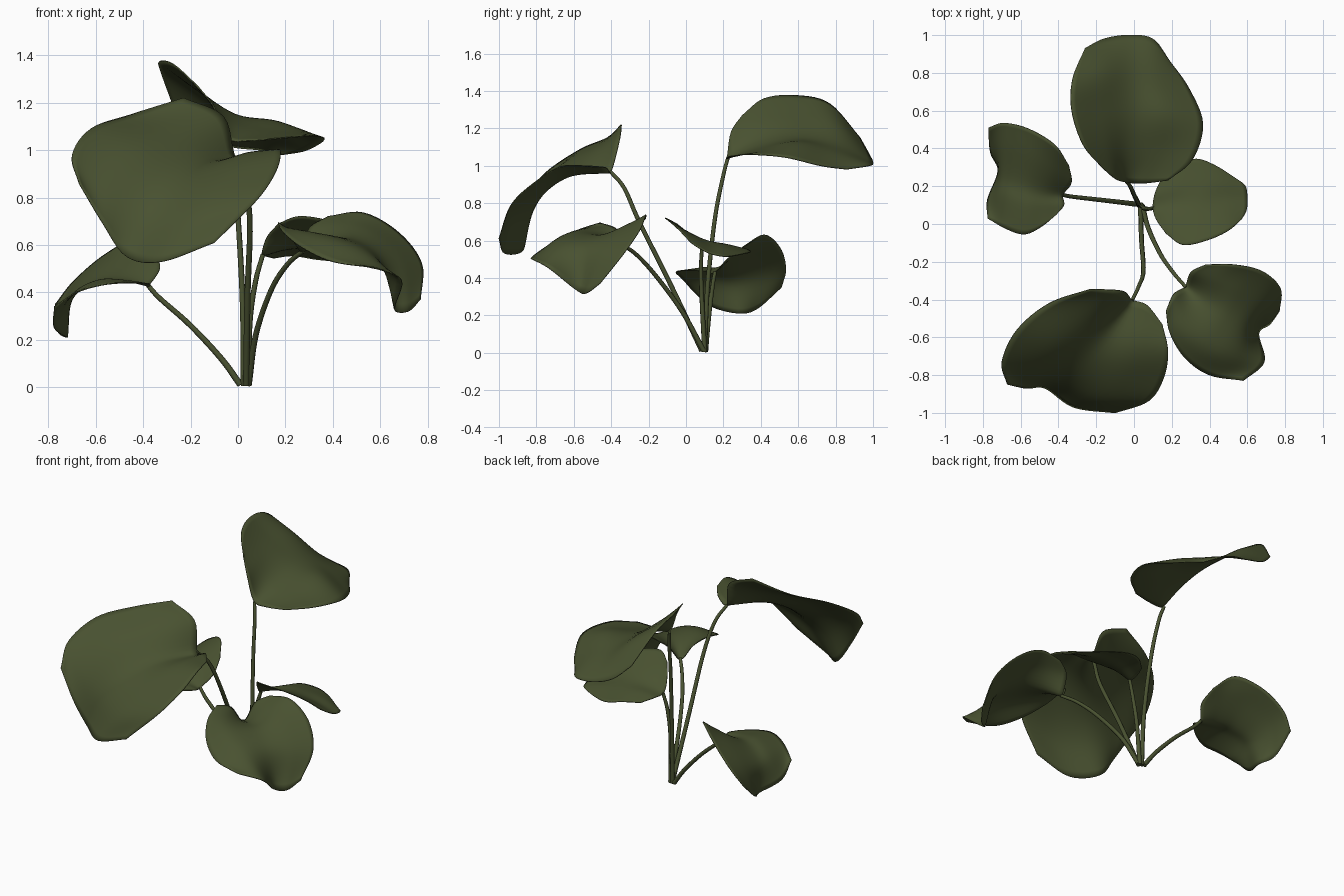
import bpy
from mathutils import Vector


def material(name, rgb):
    m = bpy.data.materials.new(name)
    m.diffuse_color = (*rgb, 1)
    return m


GREEN = material("dark_leaf_green", (0.066, 0.083, 0.030))


def smooth_path(pts, n):
    """Catmull-Rom curve through the points, n steps per span."""
    p = [Vector(q) for q in pts]
    p = [2 * p[0] - p[1]] + p + [2 * p[-1] - p[-2]]
    out = []
    for i in range(1, len(p) - 2):
        a, b, c, d = p[i - 1:i + 3]
        for k in range(n):
            t = k / n
            out.append(0.5 * (2 * b + (c - a) * t + (2 * a - 5 * b + 4 * c - d) * t * t
                              + (3 * b - a - 3 * c + d) * t ** 3))
    return out + [p[-2]]


def leaf(name, rows, n=6):
    """Curved blade; rows run from stalk to tip, each from edge over midrib to edge."""
    across = [smooth_path(r, n) for r in rows]
    cols = [smooth_path(c, n) for c in zip(*across)]
    h = len(cols[0])
    verts = [v for c in cols for v in c]
    faces = [(i * h + j, i * h + j + 1, (i + 1) * h + j + 1, (i + 1) * h + j)
             for i in range(len(cols) - 1) for j in range(h - 1)]
    me = bpy.data.meshes.new(name)
    me.from_pydata(verts, [], faces)
    me.materials.append(GREEN)
    me.polygons.foreach_set("use_smooth", [True] * len(faces))
    ob = bpy.data.objects.new(name, me)
    bpy.context.collection.objects.link(ob)
    s = ob.modifiers.new("thickness", "SOLIDIFY")
    s.thickness = 0.005
    s.offset = 0


def stem(name, pts, radius=0.012):
    """Round stalk along a smooth path, slightly thinner at the top."""
    path = smooth_path(pts, 6)
    cu = bpy.data.curves.new(name, "CURVE")
    cu.dimensions = "3D"
    cu.bevel_depth = radius
    cu.bevel_resolution = 2
    cu.use_fill_caps = True
    sp = cu.splines.new("POLY")
    sp.points.add(len(path) - 1)
    for i, (pt, v) in enumerate(zip(sp.points, path)):
        pt.co = (*v, 1)
        pt.radius = 1.15 - 0.35 * i / len(path)
    sp.use_smooth = True
    cu.materials.append(GREEN)
    bpy.context.collection.objects.link(bpy.data.objects.new(name, cu))


# Leaf blades
leaf("back_leaf", [
    [(-.17, .30, 1.27), (-.10, .24, 1.18), (-.04, .22, 1.05), (.05, .215, 1.04), (.18, .23, 1.05)],
    [(-.27, .42, 1.36), (-.15, .40, 1.24), (-.03, .40, 1.12), (.14, .39, 1.08), (.31, .34, 1.06)],
    [(-.33, .60, 1.375), (-.18, .60, 1.26), (-.01, .60, 1.15), (.17, .58, 1.12), (.365, .53, 1.045)],
    [(-.325, .77, 1.33), (-.17, .80, 1.23), (-.02, .80, 1.12), (.13, .77, 1.07), (.29, .72, 1.0)],
    [(-.26, .93, 1.15), (-.16, .98, 1.06), (-.03, 1.0, 1.015), (.10, .98, 1.0), (.19, .86, .98)]])
leaf("left_leaf", [
    [(-.345, .31, .57), (-.33, .22, .50), (-.375, .155, .43), (-.37, .10, .435), (-.41, .05, .44)],
    [(-.42, .42, .63), (-.44, .31, .55), (-.49, .18, .46), (-.48, .09, .45), (-.49, -.015, .44)],
    [(-.56, .505, .56), (-.57, .38, .52), (-.60, .22, .45), (-.59, .10, .45), (-.58, -.055, .43)],
    [(-.69, .535, .45), (-.70, .42, .41), (-.70, .26, .37), (-.70, .14, .39), (-.68, -.025, .40)],
    [(-.77, .51, .35), (-.76, .38, .235), (-.72, .28, .21), (-.775, .13, .25), (-.775, .03, .34)]])
leaf("front_left_leaf", [
    [(-.23, -.345, 1.22), (-.06, -.355, 1.14), (-.01, -.40, .97), (.07, -.43, .99), (.15, -.53, 1.0)],
    [(-.45, -.42, 1.15), (-.27, -.50, 1.08), (-.15, -.60, .95), (.03, -.64, .98), (.18, -.67, .995)],
    [(-.62, -.56, 1.09), (-.45, -.66, 1.0), (-.28, -.74, .87), (-.05, -.80, .88), (.16, -.81, .91)],
    [(-.70, -.73, .98), (-.55, -.79, .86), (-.38, -.83, .74), (-.16, -.93, .73), (.08, -.935, .79)],
    [(-.67, -.85, .86), (-.57, -.87, .69), (-.47, -.87, .55), (-.32, -.97, .53), (-.10, -1.0, .61)]])
leaf("front_right_leaf", [
    [(.38, -.215, .72), (.30, -.255, .67), (.27, -.33, .57), (.21, -.37, .66), (.17, -.46, .695)],
    [(.53, -.215, .735), (.45, -.30, .69), (.38, -.42, .62), (.27, -.53, .66), (.19, -.58, .655)],
    [(.68, -.25, .65), (.58, -.35, .65), (.50, -.48, .62), (.39, -.64, .63), (.27, -.71, .59)],
    [(.775, -.34, .52), (.70, -.43, .53), (.61, -.54, .54), (.53, -.70, .57), (.40, -.80, .53)],
    [(.77, -.46, .37), (.72, -.53, .32), (.66, -.58, .33), (.69, -.73, .45), (.58, -.83, .505)]])
leaf("right_leaf", [
    [(.15, .25, .545), (.11, .16, .555), (.10, .08, .56), (.12, .02, .63), (.17, -.05, .69)],
    [(.23, .315, .555), (.22, .20, .58), (.21, .10, .59), (.22, .0, .65), (.26, -.11, .72)],
    [(.33, .345, .54), (.34, .22, .575), (.34, .11, .60), (.36, .02, .64), (.39, -.085, .70)],
    [(.43, .31, .53), (.46, .22, .555), (.47, .13, .57), (.48, .05, .61), (.50, -.035, .655)],
    [(.54, .24, .515), (.59, .20, .515), (.60, .13, .53), (.595, .07, .56), (.57, .025, .59)]])

# Stalks, all rising from one spot
stem("back_stem", [(.025, .10, .005), (.02, .115, .35), (.0, .155, .72), (-.02, .20, .95), (-.04, .225, 1.045)])
stem("left_stem", [(.01, .105, .01), (-.07, .115, .12), (-.20, .13, .26), (-.33, .145, .375), (-.38, .155, .43)])
stem("front_left_stem", [(.035, .085, .01), (.04, -.09, .38), (.05, -.25, .70), (.025, -.33, .88), (-.01, -.405, .97)])
stem("front_right_stem", [(.045, .095, .01), (.075, -.02, .22), (.14, -.16, .41), (.21, -.26, .52), (.275, -.335, .575)])
stem("right_stem", [(.04, .10, .005), (.05, .085, .28), (.075, .08, .45), (.105, .085, .56)])
